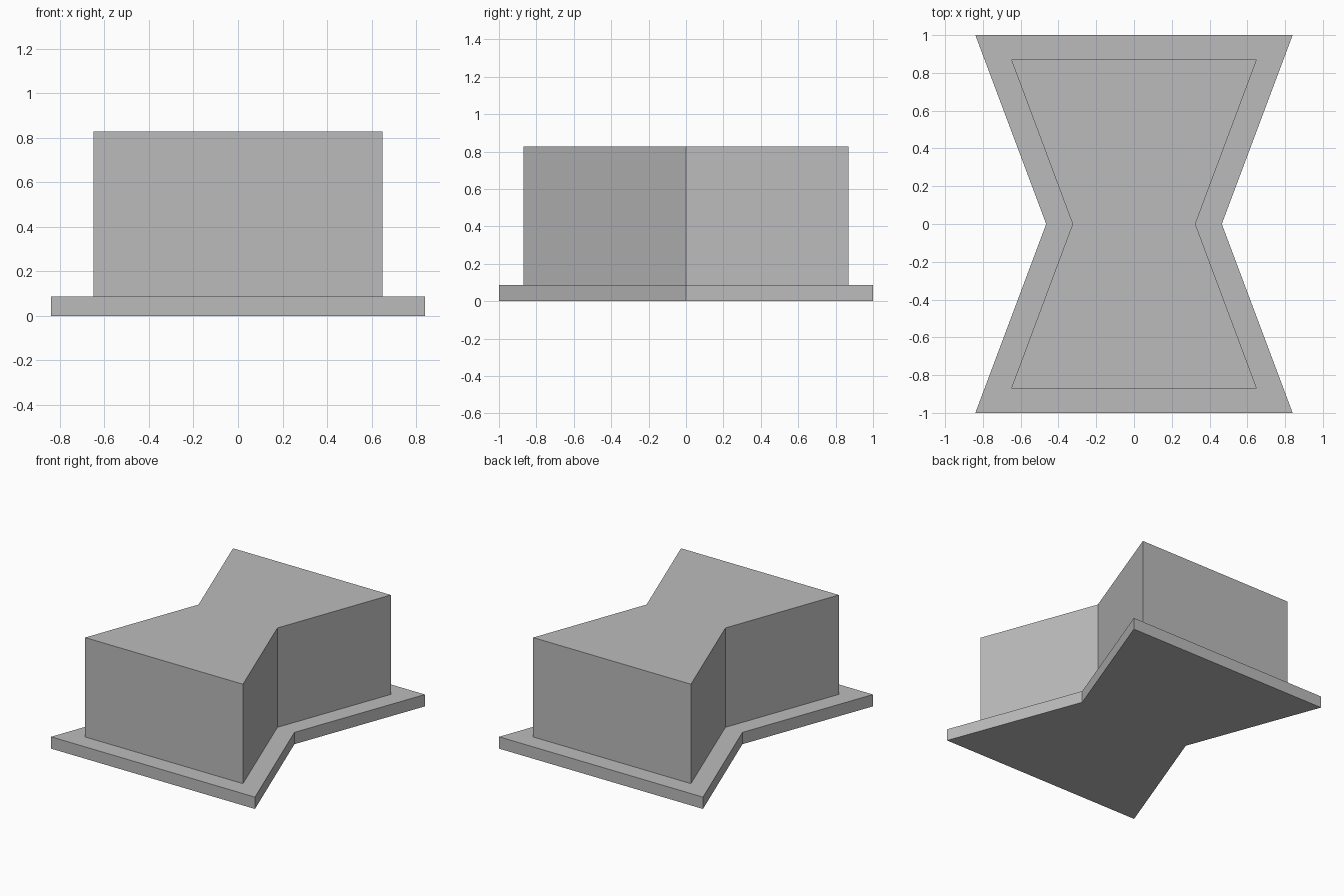
import bpy
import bmesh

cube = bpy.data.objects.get("Cube")
if cube:
    bpy.data.objects.remove(cube, do_unlink=True)

grey = bpy.data.materials.new("plain grey")
grey.use_nodes = True
colour = (0.5, 0.5, 0.5, 1)
grey.diffuse_color = colour
grey.node_tree.nodes["Principled BSDF"].inputs["Base Color"].default_value = colour


def hourglass_prism(name, end_half, waist_half, half_length, bottom, top):
    """Extrude a waisted outline, wide at both ends, from bottom to top."""
    right_edge = [(end_half, -half_length), (waist_half, 0), (end_half, half_length)]
    outline = right_edge + [(-x, -y) for x, y in right_edge]
    bm = bmesh.new()
    base = bm.faces.new([bm.verts.new((x, y, bottom)) for x, y in outline])
    extruded = bmesh.ops.extrude_face_region(bm, geom=[base], use_keep_orig=True)
    for vert in extruded["geom"]:
        if isinstance(vert, bmesh.types.BMVert):
            vert.co.z = top
    bmesh.ops.recalc_face_normals(bm, faces=bm.faces[:])
    mesh = bpy.data.meshes.new(name)
    bm.to_mesh(mesh)
    bm.free()
    mesh.materials.append(grey)
    bpy.context.collection.objects.link(bpy.data.objects.new(name, mesh))


# Flanged base plate and the tall block standing on it
hourglass_prism("base_plate", 0.84, 0.465, 1.0, 0, 0.088)
hourglass_prism("upper_block", 0.65, 0.325, 0.87, 0.088, 0.828)
